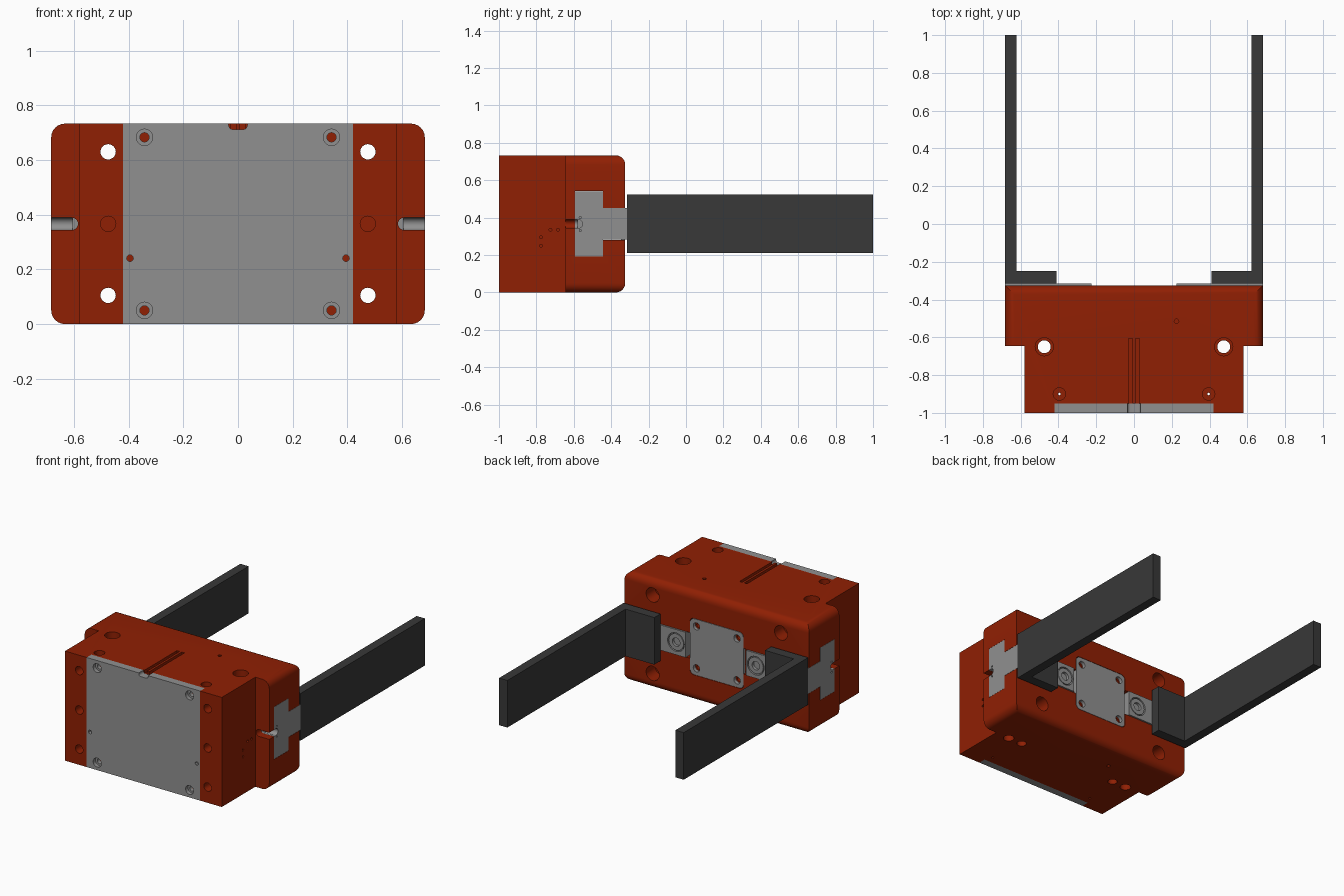
import bpy, bmesh, math

if "Cube" in bpy.data.objects:
    bpy.data.objects.remove(bpy.data.objects["Cube"])

H = 0.733          # body height
MID = H / 2        # jaw axis height


def material(name, rgb):
    m = bpy.data.materials.new(name)
    m.diffuse_color = (*rgb, 1)
    m.use_nodes = True
    m.node_tree.nodes["Principled BSDF"].inputs["Base Color"].default_value = m.diffuse_color
    return m


RED = material("red_anodised", (0.28, 0.014, 0.001))
DARK = material("dark_steel", (0.04, 0.04, 0.04))
GREY = material("grey_steel", (0.28, 0.28, 0.28))


def prism(name, pts, axis, lo, hi, mat=None):
    """Extrude a 2D outline along axis 0, 1 or 2 between lo and hi."""
    bm = bmesh.new()
    rings = []
    for h in (lo, hi):
        ring = []
        for p in pts:
            co = list(p)
            co.insert(axis, h)
            ring.append(bm.verts.new(co))
        rings.append(ring)
    a, b = rings
    bm.faces.new(a)
    bm.faces.new(b)
    for i in range(len(a)):
        j = (i + 1) % len(a)
        bm.faces.new((a[i], a[j], b[j], b[i]))
    bmesh.ops.recalc_face_normals(bm, faces=bm.faces)
    me = bpy.data.meshes.new(name)
    bm.to_mesh(me)
    bm.free()
    ob = bpy.data.objects.new(name, me)
    bpy.context.collection.objects.link(ob)
    if mat:
        me.materials.append(mat)
    return ob


def rect(u0, u1, v0, v1):
    return [(u0, v0), (u1, v0), (u1, v1), (u0, v1)]


def circle(u, v, r, n=24):
    return [(u + r * math.cos(2 * math.pi * i / n), v + r * math.sin(2 * math.pi * i / n)) for i in range(n)]


def round_rect(u, v, hu, hv, r, n=5):
    pts = []
    for k, (su, sv) in enumerate([(1, 1), (-1, 1), (-1, -1), (1, -1)]):
        for i in range(n + 1):
            a = math.pi / 2 * (k + i / n)
            pts.append((u + su * (hu - r) + r * math.cos(a), v + sv * (hv - r) + r * math.sin(a)))
    return pts


def cut(ob, pts, axis, lo, hi):
    """Subtract a prism from an object."""
    c = prism("cutter", pts, axis, lo, hi, ob.data.materials[0])
    c.hide_render = True
    m = ob.modifiers.new("cut", 'BOOLEAN')
    m.operation, m.solver, m.object = 'DIFFERENCE', 'EXACT', c
    bpy.context.view_layer.objects.active = ob
    bpy.ops.object.modifier_apply(modifier=m.name)
    bpy.data.objects.remove(c)


def tee(g):
    """T-slot outline in y, z grown by g."""
    return [(-0.593 - g, 0.192 - g), (-0.444 + g, 0.192 - g), (-0.444 + g, 0.282 - g), (-0.315 + g, 0.282 - g),
            (-0.315 + g, 0.451 + g), (-0.444 + g, 0.451 + g), (-0.444 + g, 0.541 + g), (-0.593 - g, 0.541 + g)]


# housing: stepped plan with a wide rear flange
plan = [(-0.58, -1), (0.58, -1), (0.58, -0.645), (0.683, -0.645),
        (0.683, -0.325), (-0.683, -0.325), (-0.683, -0.645), (-0.58, -0.645)]
body = prism("housing", plan, 2, 0, H, RED)
bm = bmesh.new()
bm.from_mesh(body.data)
edges = []
for e in bm.edges:
    p, q = e.verts[0].co, e.verts[1].co
    if abs(p.z - q.z) < 1e-4:
        side = abs(p.x) > 0.68 and abs(p.x - q.x) < 1e-4
        back = p.y > -0.33 and q.y > -0.33
        if side or back:
            edges.append(e)
bmesh.ops.bevel(bm, geom=edges, offset=0.05, segments=6, profile=0.5, affect='EDGES')
bmesh.ops.recalc_face_normals(bm, faces=bm.faces)
bm.to_mesh(body.data)
bm.free()

# front plate recess, jaw slot, back cover recess
cut(body, rect(-0.42, 0.42, -0.1, 0.9), 1, -1.1, -0.95)
cut(body, tee(0.001), 0, -0.8, 0.8)
cut(body, round_rect(0, MID, 0.199, 0.189, 0.03), 1, -0.35, -0.2)

for s in (-1, 1):
    x = s * 0.475
    # horizontal mounting holes, counterbored at the back
    for z in (0.63, 0.105):
        cut(body, circle(x, z, 0.028), 1, -1.1, -0.2)
        cut(body, circle(x, z, 0.048), 1, -0.42, -0.2)
    cut(body, circle(x, MID, 0.028), 1, -1.1, -0.9)
    # vertical mounting holes
    cut(body, circle(x, -0.65, 0.034), 2, -0.1, 0.9)
    cut(body, circle(x, -0.65, 0.048), 2, H - 0.06, 0.9)
    cut(body, circle(s * 0.37, -0.65, 0.03), 2, -0.1, 0.08)
    cut(body, circle(s * 0.395, -0.9, 0.007, 12), 2, -0.1, 0.9)
    cut(body, circle(s * 0.395, -0.9, 0.033), 2, H - 0.04, 0.9)
    # sensor grooves on top
    cut(body, rect(s * 0.018 - 0.01, s * 0.018 + 0.01, -0.97, -0.605), 2, H - 0.022, 0.9)
    # plate screw holes
    for z in (0.05, 0.683):
        cut(body, circle(s * 0.342, z, 0.017, 16), 1, -1, -0.85)
    # round-ended side groove in the flange
    cut(body, round_rect(s * 0.69, MID, 0.105, 0.0225, 0.0225), 1, -0.7, -0.575)

# small ports on top, underside and right side
cut(body, circle(0.225, -0.515, 0.012, 12), 2, H - 0.06, 0.9)
cut(body, circle(-0.225, -0.515, 0.012, 12), 2, -0.1, 0.06)
for y, z in ((-0.775, 0.295), (-0.775, 0.25), (-0.725, 0.335), (-0.685, 0.335)):
    cut(body, circle(y, z, 0.008, 12), 0, 0.54, 0.75)

# front plate with screw holes and cable notch
plate = prism("front_plate", rect(-0.42, 0.42, 0, H), 1, -1, -0.95, GREY)
for s in (-1, 1):
    for z in (0.05, 0.683):
        cut(plate, circle(s * 0.342, z, 0.017, 16), 1, -1.1, -0.9)
        cut(plate, circle(s * 0.342, z, 0.03), 1, -1.1, -0.975)
    cut(plate, circle(s * 0.395, 0.241, 0.012, 12), 1, -1.1, -0.9)
cut(plate, round_rect(0, 0.75, 0.034, 0.038, 0.015), 1, -1.1, -0.9)

# back cover plate
cover = prism("back_cover", round_rect(0, MID, 0.197, 0.187, 0.03), 1, -0.348, -0.325, GREY)
for sx in (-1, 1):
    for sz in (-1, 1):
        cut(cover, circle(sx * 0.15, MID + sz * 0.14, 0.024), 1, -0.4, -0.3)
        cut(body, circle(sx * 0.15, MID + sz * 0.14, 0.016, 16), 1, -0.4, -0.3)

parts = [body, plate, cover]
for s, side in ((-1, "left"), (1, "right")):
    # sliding jaw
    lo, hi = sorted((s * 0.225, s * 0.683))
    jaw = prism(side + "_jaw", tee(0), 0, lo, hi, GREY)
    cut(jaw, circle(s * 0.295, MID, 0.062), 1, -0.34, -0.3)
    lo, hi = sorted((s * 0.605, s * 0.75))
    cut(jaw, round_rect(s * 0.69, MID, 0.105, 0.0225, 0.0225), 1, -0.7, -0.58)
    cut(jaw, circle(-0.575, MID, 0.0225), 0, lo, hi)
    for dz in (-0.035, 0.035):
        cut(jaw, circle(-0.565, MID + dz, 0.006, 12), 0, lo, hi)
    # centring sleeve
    sleeve = prism(side + "_sleeve", circle(s * 0.295, MID, 0.055), 1, -0.345, -0.317, GREY)
    cut(sleeve, circle(s * 0.295, MID, 0.028), 1, -0.335, -0.3)
    # L-shaped finger
    ell = [(s * x, y) for x, y in ((0.41, -0.315), (0.683, -0.315), (0.683, 1), (0.622, 1),
                                   (0.622, -0.25), (0.41, -0.25))]
    finger = prism(side + "_finger", ell, 2, 0.21, 0.525, DARK)
    parts += [jaw, sleeve, finger]

# smooth round surfaces, crisp edges
bpy.ops.object.select_all(action='DESELECT')
for ob in parts:
    ob.select_set(True)
bpy.context.view_layer.objects.active = body
bpy.ops.object.shade_smooth_by_angle(angle=math.radians(30))
